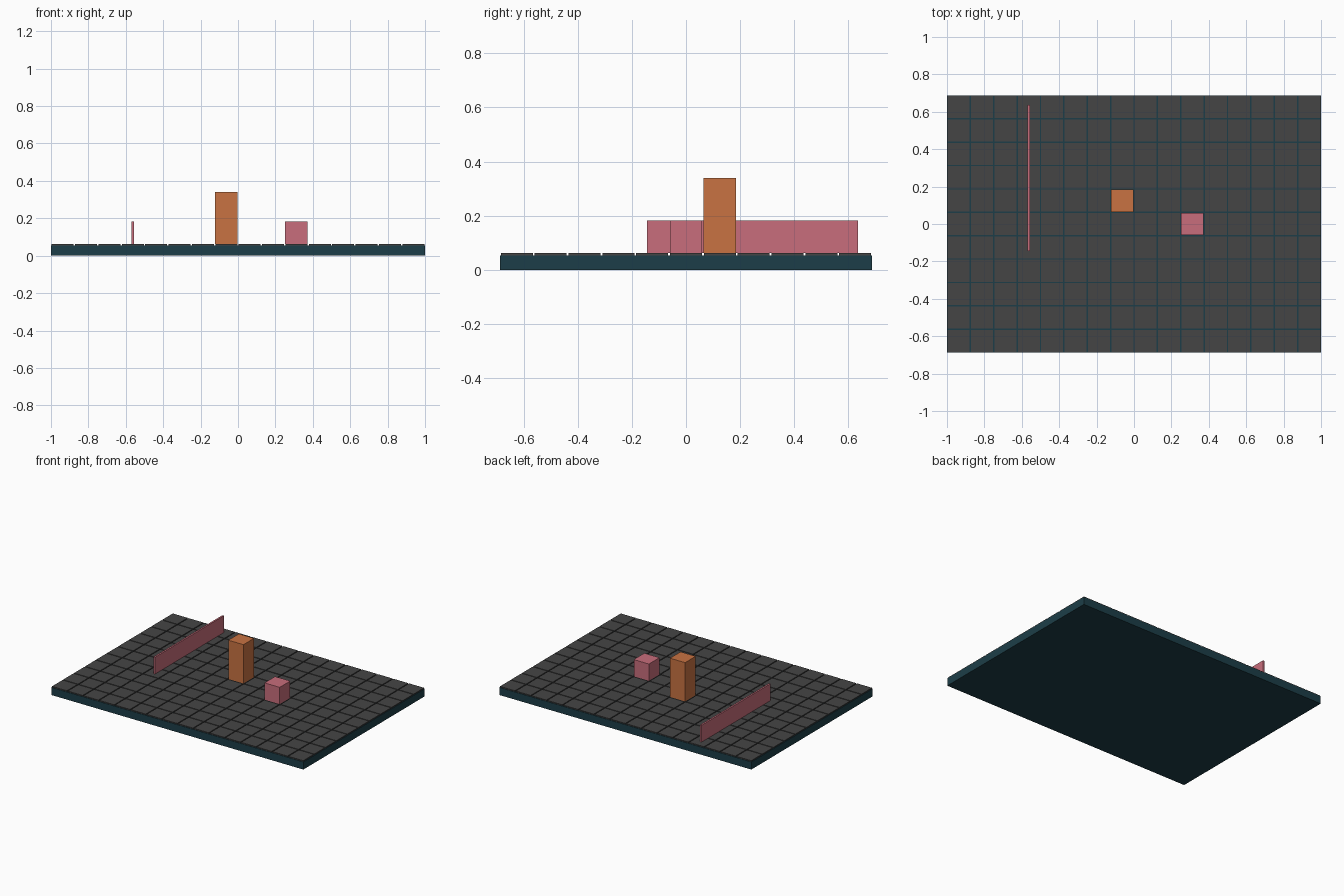
import bpy, bmesh
from mathutils import Matrix

if "Cube" in bpy.data.objects:
    bpy.data.objects.remove(bpy.data.objects["Cube"])

PITCH, COLS, ROWS = 0.125, 16, 11
BASE_TOP, TILE_TOP = 0.054, 0.0615
TILE = 0.118


def material(name, rgb):
    m = bpy.data.materials.new(name)
    m.diffuse_color = (*rgb, 1)
    m.use_nodes = True
    m.node_tree.nodes["Principled BSDF"].inputs["Base Color"].default_value = m.diffuse_color
    return m


def add_box(bm, x, y, z0, z1, sx, sy):
    bmesh.ops.create_cube(bm, size=1, matrix=Matrix.Translation((x, y, (z0 + z1) / 2))
                          @ Matrix.Diagonal((sx, sy, z1 - z0, 1)))


def make(name, boxes, mat):
    bm = bmesh.new()
    for b in boxes:
        add_box(bm, *b)
    me = bpy.data.meshes.new(name)
    bm.to_mesh(me)
    bm.free()
    me.materials.append(mat)
    ob = bpy.data.objects.new(name, me)
    bpy.context.collection.objects.link(ob)
    return ob


def cell(col, row):
    return (col - (COLS - 1) / 2) * PITCH, (row - (ROWS - 1) / 2) * PITCH


teal = material("teal", (0.012, 0.048, 0.065))
dark = material("charcoal", (0.06, 0.06, 0.06))
orange = material("orange", (0.58, 0.17, 0.055))
pink = material("pink", (0.58, 0.155, 0.2))

# Board slab
make("board", [(0, 0, 0, BASE_TOP, COLS * PITCH, ROWS * PITCH)], teal)

# Grid of raised floor tiles
make("floor_tiles", [(*cell(c, r), BASE_TOP, TILE_TOP, TILE, TILE)
                     for c in range(COLS) for r in range(ROWS)], dark)

# Blocks standing on tiles
make("tall_block", [(*cell(7, 6), TILE_TOP, 0.34, 0.12, 0.12)], orange)
make("small_block", [(*cell(10, 5), TILE_TOP, 0.182, 0.12, 0.12)], pink)

# Thin wall
make("thin_wall", [(cell(3, 0)[0], 0.245, TILE_TOP, 0.182, 0.012, 0.78)], pink)
